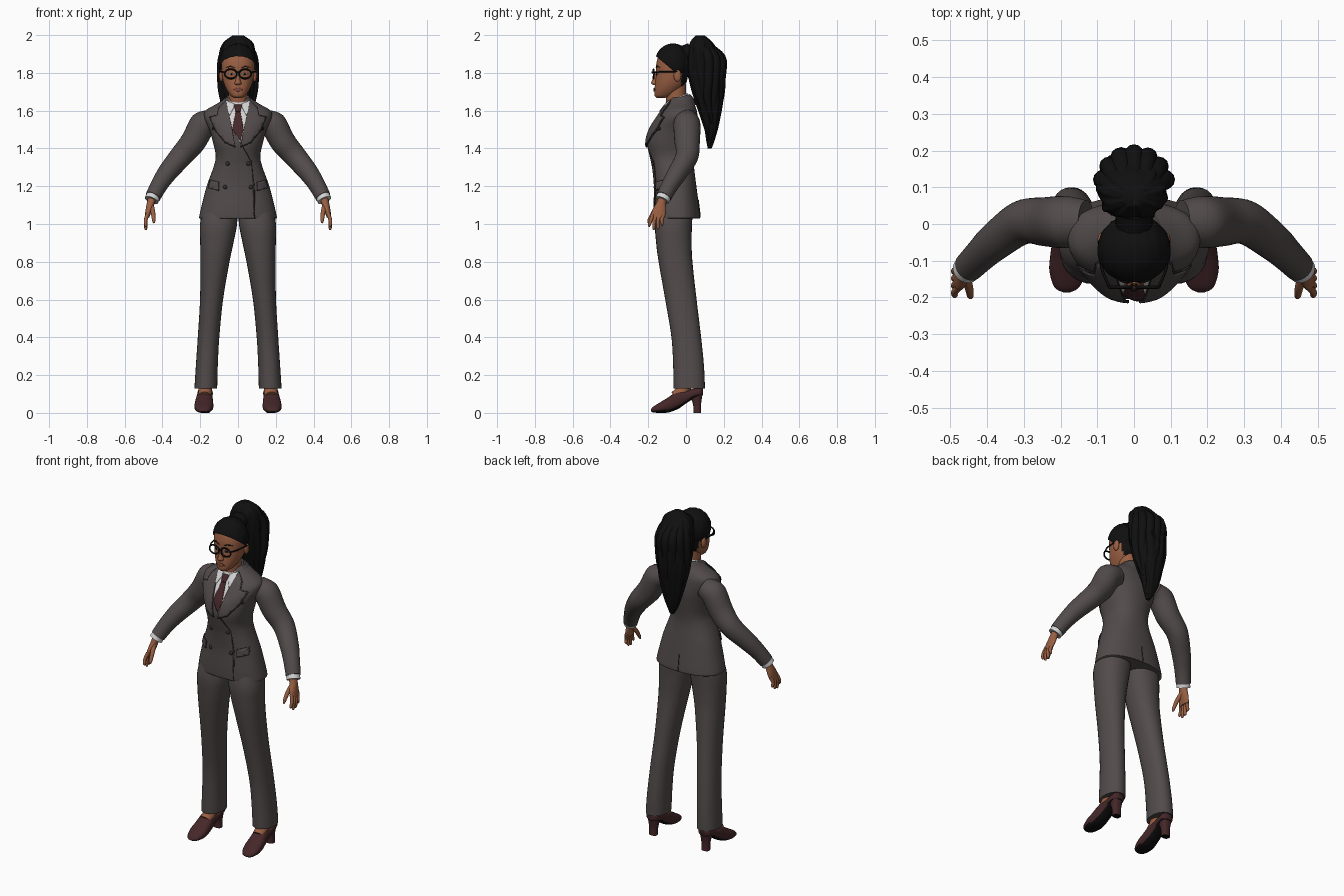
import bpy, bmesh, math
from mathutils import Vector
from mathutils.bvhtree import BVHTree

if "Cube" in bpy.data.objects:
    bpy.data.objects.remove(bpy.data.objects["Cube"])


def paint(name, r, g, b):
    m = bpy.data.materials.new(name)
    m.use_nodes = True
    m.diffuse_color = (r, g, b, 1)
    m.node_tree.nodes["Principled BSDF"].inputs["Base Color"].default_value = (r, g, b, 1)
    m.node_tree.nodes["Principled BSDF"].inputs["Roughness"].default_value = 0.8
    return m


SUIT = paint("suit grey", .085, .07, .07)
SEAM = paint("seam dark grey", .03, .025, .025)
SKIN = paint("skin brown", .32, .115, .055)
LIPS = paint("lip brown", .2, .06, .04)
HAIR = paint("hair black", .005, .005, .005)
SHIRT = paint("shirt white", .65, .65, .66)
WINE = paint("wine leather", .06, .02, .022)
BLACK = paint("black", .004, .004, .004)
EYE = paint("eye white", .5, .46, .43)


def finish(name, bm, *mats, angle=50):
    bmesh.ops.recalc_face_normals(bm, faces=bm.faces)
    me = bpy.data.meshes.new(name)
    bm.to_mesh(me)
    bm.free()
    for m in mats:
        me.materials.append(m)
    me.shade_smooth()
    me.set_sharp_from_angle(angle=math.radians(angle))
    ob = bpy.data.objects.new(name, me)
    bpy.context.collection.objects.link(ob)
    return ob


def spline(rows, steps):
    """Smoothly resample rows of vectors."""
    out = []
    for i in range(len(rows) - 1):
        p = [rows[max(0, min(len(rows) - 1, i + k))] for k in (-1, 0, 1, 2)]
        for s in range(steps):
            t = s / steps
            out.append([b + .5 * t * (c - a + t * (2*a - 5*b + 4*c - d + t * (3*(b - c) + d - a)))
                        for a, b, c, d in zip(*p)])
    return out + [rows[-1]]


def skin(name, rings, *mats, n=28, steps=5, power=2, wave=None, caps=True, keep=None, rule=None):
    """Loft through rings, each a centre and two half axes."""
    bm, loops = bmesh.new(), []
    rings = spline([[Vector(v) for v in r] for r in rings], steps)
    for j, (c, ax, ay) in enumerate(rings):
        loop = []
        for i in range(n):
            a = math.tau * i / n
            u, v = (math.copysign(abs(f(a)) ** (2 / power), f(a)) for f in (math.cos, math.sin))
            w = wave(a, j / len(rings)) if wave else 1
            loop.append(bm.verts.new(c + (ax * u + ay * v) * w))
        loops.append(loop)
    for a, b in zip(loops, loops[1:]):
        for i in range(n):
            bm.faces.new((a[i], a[i - 1], b[i - 1], b[i]))
    if caps:
        bm.faces.new(loops[0])
        bm.faces.new(loops[-1])
    if keep:
        bmesh.ops.bisect_plane(bm, geom=bm.verts[:] + bm.edges[:] + bm.faces[:],
                               plane_co=keep[0], plane_no=keep[1], clear_outer=True)
    bmesh.ops.recalc_face_normals(bm, faces=bm.faces)
    if rule:
        for f in bm.faces:
            f.material_index = int(rule(f))
    return finish(name, bm, *mats)


def levels(rows, s=1):
    """Flat rings from rows of z, centre x, half width, front y, back y."""
    return [((s*x, (f + b) / 2, z), (s*w, 0, 0), (0, (b - f) / 2, 0)) for z, x, w, f, b in rows]


def tube(name, pts, mat, s=1, **kw):
    """Round limb along points of x, y, z, radius."""
    P = [Vector((s*p[0], p[1], p[2])) for p in pts]
    rings = []
    for i, p in enumerate(P):
        t = (P[min(i + 1, len(P) - 1)] - P[max(i - 1, 0)]).normalized()
        ref = Vector((1, 0, 0)) if abs(t.y) > .8 else Vector((0, 1, 0))
        a = (ref - t * ref.dot(t)).normalized()
        rings.append((p, t.cross(a) * pts[i][3], a * pts[i][3]))
    return skin(name, rings, mat, **kw)


def ball(name, c, r, mat, wave=None, keep=None):
    bm = bmesh.new()
    bmesh.ops.create_uvsphere(bm, u_segments=48, v_segments=24, radius=1)
    for v in bm.verts:
        w = wave(v.co) if wave else 1
        v.co = Vector([c[k] + v.co[k] * r[k] * w for k in range(3)])
    if keep:
        bmesh.ops.bisect_plane(bm, geom=bm.verts[:] + bm.edges[:] + bm.faces[:],
                               plane_co=keep[0], plane_no=keep[1], clear_outer=True)
    return finish(name, bm, mat)


def tree(ob):
    bm = bmesh.new()
    bm.from_mesh(ob.data)
    return BVHTree.FromBMesh(bm)


def hit(bvh, x, z, side=-1):
    p = bvh.ray_cast(Vector((x, side, z)), Vector((0, -side, 0)))[0]
    return p or bvh.find_nearest(Vector((x, side * .1, z)))[0]


def plate(name, bvh, pts, mat, lift=.004, s=1, side=-1, cell=.015):
    """Thin panel of x, z outline draped on a body."""
    bm = bmesh.new()
    bm.faces.new([bm.verts.new((s*x, 0, z)) for x, z in pts])
    bmesh.ops.triangulate(bm, faces=bm.faces)
    for axis in (0, 2):
        lo, hi = (f(v.co[axis] for v in bm.verts) for f in (min, max))
        no = Vector((axis == 0, 0, axis == 2))
        for k in range(math.ceil(lo / cell), math.ceil(hi / cell)):
            bmesh.ops.bisect_plane(bm, geom=bm.verts[:] + bm.edges[:] + bm.faces[:],
                                   plane_co=no * k * cell, plane_no=no)
    for v in bm.verts:
        v.co = hit(bvh, v.co.x, v.co.z, side) + Vector((0, side * lift, 0))
    ob = finish(name, bm, mat)
    m = ob.modifiers.new("thickness", "SOLIDIFY")
    m.thickness, m.offset = .004, 0
    return ob


# Jacket body
jacket = skin("jacket", levels([
    (1.03, 0, .203, -.168, .073), (1.04, 0, .205, -.171, .075), (1.1, 0, .192, -.172, .068),
    (1.2, 0, .166, -.17, .055), (1.3, 0, .13, -.18, .043), (1.36, 0, .118, -.193, .045),
    (1.43, 0, .132, -.205, .055), (1.5, 0, .152, -.188, .064), (1.56, 0, .178, -.152, .062),
    (1.6, 0, .172, -.125, .057), (1.635, 0, .115, -.1, .045), (1.67, 0, .06, -.085, .03)]),
    SUIT, n=48, power=2.3)
body = tree(jacket)

# Shirt front, tie and collar
plate("shirt_front", body, [(-.066, 1.645), (.066, 1.645), (.04, 1.52), (.012, 1.43), (-.04, 1.52)], SHIRT, .002)
plate("tie", body, [(-.012, 1.6), (.012, 1.6), (.03, 1.5), (.012, 1.44), (-.03, 1.5)], WINE, .006)
plate("tie_knot", body, [(-.022, 1.632), (.022, 1.632), (.013, 1.595), (-.013, 1.595)], WINE, .012)
skin("shirt_collar", [((0, -.052, 1.615), (.075, 0, 0), (0, .07, .025)),
                      ((0, -.05, 1.668), (.059, 0, 0), (0, .057, .025))], SHIRT, caps=False)
skin("jacket_collar", [((0, -.04, 1.61), (.115, 0, 0), (0, .095, .02)),
                       ((0, -.042, 1.645), (.088, 0, 0), (0, .08, .022)),
                       ((0, -.045, 1.668), (.068, 0, 0), (0, .066, .02))],
     SUIT, caps=False, keep=((0, -.05, 1.6), (0, -1, 0)))

# Jacket seams
plate("front_edge", body, [(.012, 1.43), (.018, 1.43), (.072, 1.33), (.088, 1.2), (.089, 1.035),
                           (.085, 1.035), (.084, 1.2), (.068, 1.33)], SEAM, .001)
plate("back_vent", body, [(-.002, 1.035), (.002, 1.035), (.002, 1.13), (-.002, 1.13)], SEAM, .001, side=1)

# Head and neck
skin("neck", levels([(1.58, 0, .055, -.1, .01), (1.65, 0, .05, -.105, 0), (1.74, 0, .05, -.11, 0)]), SKIN)
head = skin("head", levels([
    (1.668, 0, .022, -.155, -.11), (1.68, 0, .04, -.166, -.07), (1.71, 0, .06, -.167, -.03),
    (1.75, 0, .077, -.163, .002), (1.8, 0, .086, -.158, .012), (1.85, 0, .088, -.157, .016),
    (1.9, 0, .08, -.14, .01), (1.935, 0, .045, -.1, -.03)]),
    SKIN, HAIR, n=40, power=2.2, rule=lambda f: f.calc_center_median().y > -.025)
face = tree(head)
skin("nose", levels([(1.735, 0, .014, -.172, -.14), (1.745, 0, .018, -.184, -.14),
                     (1.765, 0, .012, -.178, -.14), (1.81, 0, .008, -.162, -.14)]), SKIN, n=16)
plate("lips", face, [(-.027, 1.711), (-.008, 1.721), (0, 1.719), (.008, 1.721),
                     (.027, 1.711), (0, 1.7)], LIPS, .003)

# Hair
skin_line = ((0, -.155, 1.885), (0, -.13, -.155))
ball("hair_cap", (0, -.07, 1.848), (.1, .096, .107), HAIR,
     lambda p: 1 + .012 * math.sin(22 * p.x + 3 * p.y), skin_line)
skin("ponytail", levels([
    (1.4, .005, .012, .115, .135), (1.44, 0, .03, .108, .15), (1.5, -.003, .05, .098, .167),
    (1.6, -.005, .075, .068, .187), (1.7, -.006, .091, .035, .203), (1.8, -.005, .094, .01, .204),
    (1.9, -.003, .092, .01, .175), (1.96, 0, .075, .022, .138), (1.997, 0, .03, .05, .1)]),
    HAIR, n=72, power=2.2,
    wave=lambda a, t: 1 + .045 * math.sin(9 * a + 7 * t) + .03 * math.sin(17 * a - 9 * t))
tube("hair_tie", [(0, -.01, 1.895, .05), (0, .03, 1.91, .05)], BLACK, steps=2)
for k in range(7):
    a = math.pi * (k - 3) / 7
    x, y = .082 * math.sin(a), .1 + .085 * math.cos(a)
    tube(f"hair_lock_{k + 1}", [(x*.5, .08, 1.965, .02), (x, y, 1.88, .026), (x*1.08, y, 1.76, .024),
                                (x*.95, y*.96, 1.66, .02), (x*.6, .14, 1.53 + .015 * (k % 3), .006)],
         HAIR, n=12)

tube("glasses_bridge", [(-.01, -.174, 1.8, .004), (0, -.18, 1.803, .004), (.01, -.174, 1.8, .004)], BLACK, n=8)

for s, side in ((1, "left"), (-1, "right")):
    # Face details and glasses
    ball(side + "_ear", (s*.088, -.045, 1.785), (.012, .02, .032), SKIN)
    plate(side + "_eye", face, [(.018, 1.792), (.032, 1.802), (.05, 1.795), (.034, 1.787)], EYE, .001, s)
    plate(side + "_iris", face, [(.028, 1.79), (.028, 1.8), (.04, 1.8), (.04, 1.79)], BLACK, .003, s)
    plate(side + "_eyebrow", face, [(.014, 1.826), (.04, 1.838), (.066, 1.828), (.04, 1.831)], HAIR, .002, s)
    tube(side + "_glasses_rim", [(s*.038 + .032 * math.cos(math.tau * i / 12), -.172 + .004 * (i % 12 in (0, 6)),
                                 1.795 + .025 * math.sin(math.tau * i / 12), .0045) for i in range(13)],
         BLACK, n=8, steps=3)
    tube(side + "_glasses_temple", [(.068, -.168, 1.803, .004), (.088, -.12, 1.806, .004),
                                    (.094, -.045, 1.806, .004)], BLACK, s, n=8)

    # Collar points, lapels, pockets and buttons
    plate(side + "_collar_point", body, [(.014, 1.632), (.062, 1.655), (.064, 1.61), (.044, 1.575)], SHIRT, .009, s)
    plate(side + "_lapel_edge", body, [(.062, 1.655), (.104, 1.612), (.112, 1.578), (.152, 1.566), (.122, 1.495),
                                       (.07, 1.43), (.014, 1.405), (.034, 1.52)], SEAM, .007, s)
    plate(side + "_lapel", body, [(.064, 1.655), (.1, 1.612), (.108, 1.574), (.146, 1.562), (.118, 1.498),
                                  (.068, 1.435), (.014, 1.41), (.036, 1.52)], SUIT, .01, s)
    plate(side + "_breast_pocket", body, [(.095, 1.485), (.135, 1.5), (.134, 1.513), (.094, 1.498)], SEAM, .006, s)
    flap = [(.1, 1.222), (.15, 1.234), (.156, 1.19), (.102, 1.176)]
    plate(side + "_pocket_edge", body, flap, SEAM, .004, s)
    plate(side + "_pocket_flap", body, [(x*.95 + .0065, z*.92 + .0968) for x, z in flap], SUIT, .008, s)
    for k, (x, z) in enumerate([(.055, 1.32), (.068, 1.195)]):
        ball(f"{side}_button_{k + 1}", hit(body, s*x, z), (.011, .008, .011), SEAM)

    # Sleeve, cuff and hand
    tube(side + "_sleeve", [(.13, .005, 1.55, .06), (.185, .005, 1.528, .071), (.24, .006, 1.432, .067),
                            (.305, .004, 1.355, .06), (.375, -.045, 1.27, .052), (.418, -.085, 1.205, .045),
                            (.45, -.117, 1.145, .041)], SUIT, s)
    tube(side + "_cuff", [(.445, -.112, 1.155, .037), (.458, -.126, 1.126, .038)], SHIRT, s, steps=2)
    for k in range(3):
        ball(f"{side}_cuff_button_{k + 1}", (s*(.45 - .013*k), -.07 + .013*k, 1.175 + .022*k),
             (.007, .007, .007), SEAM)
    skin(side + "_palm", levels([(1.14, .453, .023, -.147, -.098), (1.11, .462, .021, -.158, -.105),
                                 (1.07, .473, .017, -.18, -.105), (1.035, .482, .012, -.182, -.112)], s), SKIN, n=20)
    for k, tip in enumerate((.985, .968, .972, .99)):
        y = -.174 + .019 * k
        tube(f"{side}_finger_{k + 1}", [(.478, y, 1.055, .01), (.489, y - .012, 1.02, .0095),
                                        (.488, y - .02 + .004*k, tip + .01, .008),
                                        (.486, y - .021 + .004*k, tip, .003)], SKIN, s, n=10)
    tube(side + "_thumb", [(.46, -.14, 1.1, .014), (.45, -.172, 1.06, .012),
                           (.446, -.195, 1.02, .009), (.445, -.2, 1.005, .004)], SKIN, s, n=12)

    # Trouser leg
    skin(side + "_trouser_leg", levels([
        (1.12, .09, .09, -.14, .04), (1.0, .103, .098, -.163, .032), (.9, .112, .088, -.158, .03),
        (.8, .122, .077, -.145, .034), (.6, .14, .061, -.11, .056), (.4, .156, .057, -.077, .08),
        (.25, .165, .058, -.068, .095), (.14, .17, .06, -.066, .1), (.13, .17, .059, -.065, .099)], s),
        SUIT, power=2.2)

    # Shoe, heel and foot
    shoe = [(-.186, .01, .008, .018), (-.172, .034, .002, .034), (-.13, .049, 0, .06), (-.09, .049, .003, .085),
            (-.04, .044, .022, .118), (0, .041, .05, .118), (.04, .041, .075, .128), (.075, .037, .085, .138),
            (.09, .022, .095, .134)]
    skin(side + "_shoe", [((s*(.176 - .04*y), y, (a + b) / 2), (s*w, 0, 0), (0, 0, (b - a) / 2))
                          for y, w, a, b in shoe], WINE, BLACK, power=2.4, rule=lambda f: f.normal.z < -.6)
    skin(side + "_heel", levels([(0, .174, .024, .04, .08), (.05, .174, .025, .036, .08),
                                 (.11, .174, .036, .012, .09)], s), WINE, BLACK, n=20, power=2.6,
         rule=lambda f: f.normal.z < -.9)
    tube(side + "_foot", [(.176, -.055, .085, .034), (.174, -.02, .115, .036), (.172, .02, .2, .036)], SKIN, s)
